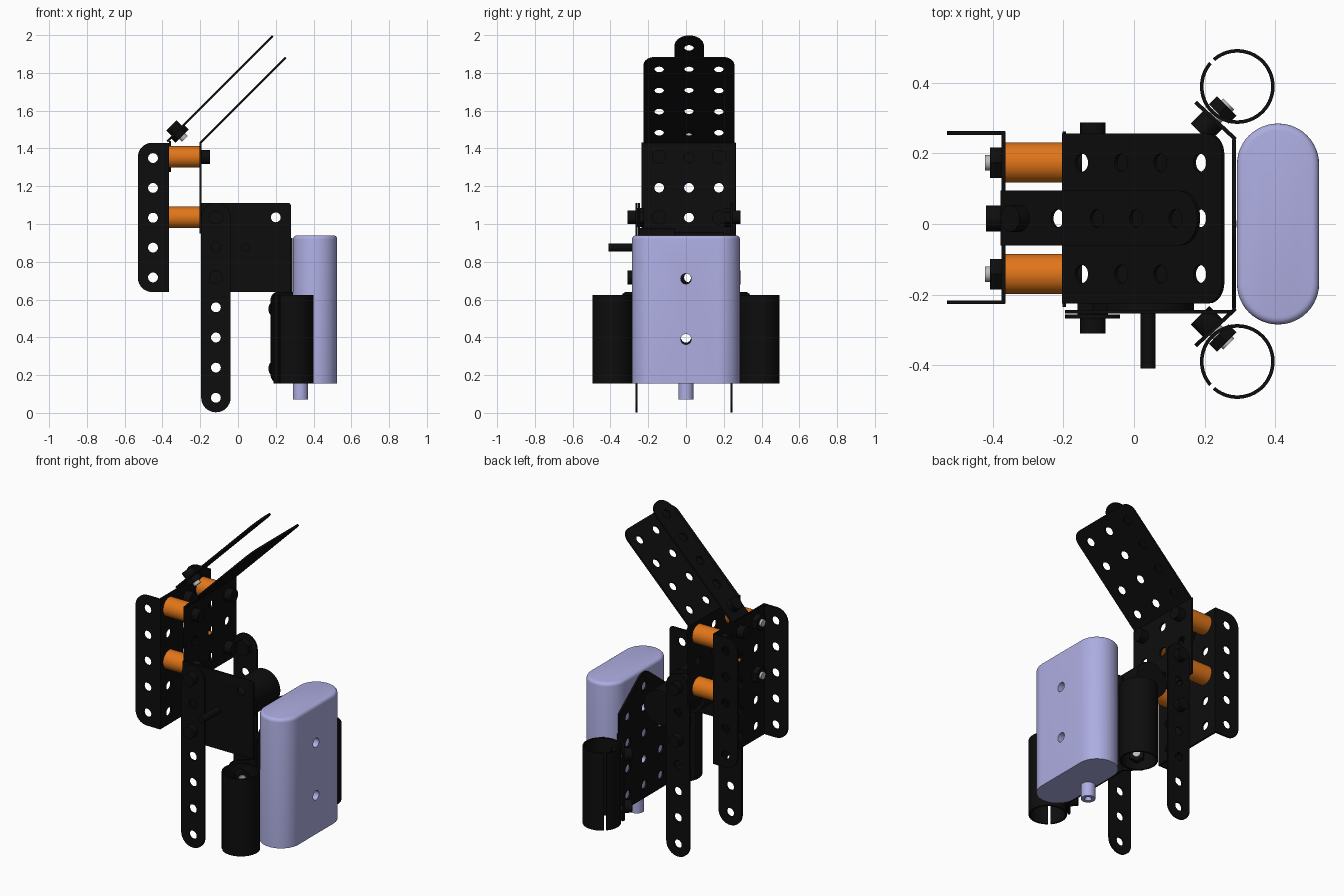
import bpy, bmesh, math
from mathutils import Vector, Matrix

if "Cube" in bpy.data.objects:
    bpy.data.objects.remove(bpy.data.objects["Cube"])

def material(name, rgb):
    m = bpy.data.materials.new(name)
    m.diffuse_color = (*rgb, 1)
    m.use_nodes = True
    m.node_tree.nodes["Principled BSDF"].inputs["Base Color"].default_value = m.diffuse_color
    return m

BLACK = material("black", (0.004, 0.004, 0.004))
ORANGE = material("orange", (0.75, 0.18, 0.01))
LILAC = material("lilac", (0.42, 0.42, 0.76))
STEEL = material("steel", (0.5, 0.5, 0.5))
X, Y, Z = Vector((1, 0, 0)), Vector((0, 1, 0)), Vector((0, 0, 1))
SLOPE = Vector((1, 0, 1)).normalized()
DOWN = Vector((1, 0, -1)).normalized()
P = 0.158                       # hole pitch
YC = 0.016                      # centre line of the hole grid
COLS = [YC - P, YC, YC + P]
T = 0.011                       # sheet thickness

def arc(c, r, a0, a1, n=8):
    return [(c[0] + r * math.cos(math.radians(a0 + (a1 - a0) * i / n)),
             c[1] + r * math.sin(math.radians(a0 + (a1 - a0) * i / n))) for i in range(n + 1)]

def rrect(u0, v0, u1, v1, ll=0, lr=0, ur=0, ul=0, n=8):
    """Rectangle outline with one radius per corner."""
    pts = []
    for cu, cv, su, sv, r, a in ((u0, v0, 1, 1, ll, 180), (u1, v0, -1, 1, lr, 270),
                                 (u1, v1, -1, -1, ur, 0), (u0, v1, 1, -1, ul, 90)):
        pts += arc((cu + su * r, cv + sv * r), r, a, a + 90, n) if r else [(cu, cv)]
    return pts

def finish(ob, mat, angle=35):
    ob.data.materials.clear()
    ob.data.materials.append(mat)
    bpy.ops.object.select_all(action='DESELECT')
    ob.select_set(True)
    bpy.context.view_layer.objects.active = ob
    bpy.ops.object.shade_smooth_by_angle(angle=math.radians(angle))
    return ob

def plate(name, outline, holes, origin, u, v, t=T, mat=BLACK, r=0.026):
    """Flat sheet with round holes, drawn in the u,v plane."""
    cu = bpy.data.curves.new(name, 'CURVE')
    cu.dimensions, cu.fill_mode, cu.extrude = '2D', 'BOTH', t / 2
    for loop in [outline] + [arc(h, r, 0, 345, 23) for h in holes]:
        s = cu.splines.new('POLY')
        s.points.add(len(loop) - 1)
        for p, q in zip(s.points, loop):
            p.co = (q[0], q[1], 0, 1)
        s.use_cyclic_u = True
    tmp = bpy.data.objects.new("tmp", cu)
    bpy.context.collection.objects.link(tmp)
    dg = bpy.context.evaluated_depsgraph_get()
    me = bpy.data.meshes.new_from_object(tmp.evaluated_get(dg))
    bpy.data.objects.remove(tmp)
    bm = bmesh.new()
    bm.from_mesh(me)
    bmesh.ops.remove_doubles(bm, verts=bm.verts, dist=1e-5)
    m = Matrix((u, v, u.cross(v))).transposed().to_4x4()
    bm.transform(Matrix.Translation(origin) @ m)
    bmesh.ops.recalc_face_normals(bm, faces=bm.faces)
    bm.to_mesh(me)
    bm.free()
    ob = bpy.data.objects.new(name, me)
    bpy.context.collection.objects.link(ob)
    return finish(ob, mat)

def rod(name, a, b, r, mat=BLACK, n=32):
    """Cylinder (or hex nut with n=6) between two points."""
    a, b = Vector(a), Vector(b)
    bpy.ops.mesh.primitive_cylinder_add(vertices=n, radius=r, depth=(b - a).length, location=(a + b) / 2)
    ob = bpy.context.object
    ob.rotation_euler = (b - a).to_track_quat('Z', 'Y').to_euler()
    ob.name = name
    return finish(ob, mat)

# Rear channel: web and two flanges
rows5 = [0.717 + P * i for i in range(5)]
plate("channel_web", rrect(-0.225, 0.64, 0.262, 1.43), [(y, z) for y in COLS for z in rows5],
      (-0.37, 0, 0), Y, Z)
for y in (-0.222, 0.258):
    plate("channel_flange", rrect(-0.53, 0.64, -0.366, 1.43, ll=0.075, ul=0.075),
          [(-0.45, z) for z in rows5], (0, y, 0), X, -Z * -1)

# Spacers with their screws and nuts
for y in (COLS[0], COLS[2]):
    for z in (1.355, 1.035):
        rod("spacer", (-0.365, y, z), (-0.203, y, z), 0.057, ORANGE)
        rod("spacer_screw_head", (-0.2, y, z), (-0.147, y, z), 0.037)
        rod("spacer_nut", (-0.408, y, z), (-0.37, y, z), 0.05, n=6)
        rod("screw_tip", (-0.422, y, z), (-0.4, y, z), 0.022, STEEL)

# Bent plate: upright and sloping part
plate("bent_plate_upright", rrect(-0.235, 0.95, 0.262, 1.432),
      [(y, z) for y in COLS for z in (1.035, 1.193, 1.351)], (-0.198, 0, 0), Y, Z)
plate("bent_plate_slope", rrect(-0.225, 0, 0.256, 0.64, ur=0.06, ul=0.06),
      [(y, 0.078 + P * i) for y in COLS for i in range(4)], (-0.2, 0, 1.428), Y, SLOPE)

# Upper sloping strip, its short upright foot and clamp screw
plate("upper_strip", rrect(-0.061, 0, 0.095, 0.79, ur=0.0775, ul=0.0775),
      [(YC, 0.07 + P * i) for i in range(5)], (-0.375, 0, 1.436), Y, SLOPE)
plate("upper_strip_foot", rrect(-0.061, 1.275, 0.095, 1.44, ll=0.077, lr=0.077),
      [(YC, 1.351)], (-0.36, 0, 0), Y, Z)
c = Vector((-0.32, YC, 1.49))
rod("strip_screw_head", c - DOWN * 0.045, c, 0.038)
rod("strip_nut", c, c + DOWN * 0.035, 0.05, n=6)
rod("strip_screw_tip", c, c + DOWN * 0.055, 0.022, STEEL)
rod("foot_screw_head", (-0.355, YC, 1.355), (-0.31, YC, 1.355), 0.037)
rod("foot_nut", (-0.42, YC, 1.355), (-0.375, YC, 1.355), 0.037)

# Legs with side screws
for y in (-0.262, 0.24):
    plate("leg", rrect(-0.195, 0.003, -0.039, 1.112, 0.0775, 0.0775, 0.0775, 0.0775),
          [(-0.117, 0.08 + P * 1.01 * i) for i in range(7)], (0, y, 0), X, Z)
for y, s, z in ((-0.262, -1, 1.035), (-0.262, -1, 0.717), (0.24, 1, 1.035), (0.24, 1, 0.717)):
    rod("leg_screw_head", (-0.117, y, z), (-0.117, y + s * 0.048, z), 0.036)
    rod("leg_nut", (-0.117, y, z), (-0.117, y - s * 0.04, z), 0.05, n=6)

# Motor side plate, motor and shaft
plate("motor_plate", rrect(-0.195, 0.64, 0.28, 1.112, ur=0.015), [(0.2, 1.035), (-0.117, 1.035), (-0.117, 0.717)],
      (0, -0.249, 0), X, Z)
rod("motor_gearbox", (0.04, -0.245, 0.85), (0.04, -0.06, 0.85), 0.13)
rod("motor_body", (0.04, -0.06, 0.85), (0.04, 0.2, 0.85), 0.105)
rod("motor_shaft", (0.04, -0.41, 0.875), (0.04, -0.24, 0.875), 0.021)

# Back plate with peaked top and angled wings
back = [(-0.24, 0.16), (0.24, 0.16), (0.24, 0.76)] + arc((0, 0.845), 0.08, 50, 130) + [(-0.24, 0.76)]
plate("back_plate", back, [(y, 0.24 + P * i) for y in (-P, 0, P) for i in range(4)] + [(0, 0.84)],
      (0.284, 0, 0), Y, Z)
for s in (-1, 1):
    w = Vector((-0.115, s * 0.107, 0)).normalized()
    nrm = Vector((w.y * s, -w.x * s, 0)) if s > 0 else Vector((-w.y, w.x, 0)) * -s
    out = Vector((0.7, s * 0.7, 0)).normalized()
    base = Vector((0.288, s * 0.24, 0))
    plate("wing", rrect(0, 0.16, 0.155, 0.64, lr=0.05, ur=0.05),
          [(0.08, 0.24 + P * i) for i in range(3)], base, w, Z)
    # Wing screws: head inside, nut and tip towards the tube
    for z in (0.235, 0.55):
        q = base + w * 0.085 + Z * z
        rod("wing_screw_head", q - out * 0.055, q, 0.037)
        rod("wing_screw_shaft", q, q + out * 0.06, 0.022, STEEL)
        rod("wing_nut", q + out * 0.02, q + out * 0.052, 0.045, n=6)
    # Split tube
    g = 135 * s
    ring = arc((0, 0), 0.106, g + 4, g + 356, 56) + arc((0, 0), 0.096, g + 356, g + 4, 56)
    plate("split_tube", ring, [], (0.293, s * 0.39, 0.39), X, Y, t=0.47)

# Tank body: stadium outline, rounded rims, two cross holes
bm = bmesh.new()
loop = rrect(0.292, -0.285, 0.525, 0.285, 0.116, 0.116, 0.116, 0.116, n=12)
f = bm.faces.new([bm.verts.new((x, y, 0.155)) for x, y in loop])
top = bmesh.ops.extrude_face_region(bm, geom=[f])["geom"]
bmesh.ops.translate(bm, vec=(0, 0, 0.785), verts=[e for e in top if isinstance(e, bmesh.types.BMVert)])
bmesh.ops.remove_doubles(bm, verts=bm.verts, dist=1e-4)
bmesh.ops.recalc_face_normals(bm, faces=bm.faces)
rim = [e for e in bm.edges if abs(e.verts[0].co.z - e.verts[1].co.z) < 1e-5 and e.verts[0].co.z > 0.5]
bmesh.ops.bevel(bm, geom=rim, offset=0.02, segments=4, profile=0.5, affect='EDGES')
me = bpy.data.meshes.new("tank")
bm.to_mesh(me)
bm.free()
tank = bpy.data.objects.new("tank", me)
bpy.context.collection.objects.link(tank)
for z in (0.71, 0.39):
    cutter = rod("cutter", (0.2, 0, z), (0.6, 0, z), 0.028, LILAC)
    mod = tank.modifiers.new("hole", 'BOOLEAN')
    mod.operation, mod.object, mod.solver = 'DIFFERENCE', cutter, 'EXACT'
    bpy.context.view_layer.objects.active = tank
    bpy.ops.object.modifier_apply(modifier=mod.name)
    bpy.data.objects.remove(cutter)
finish(tank, LILAC)

# Hollow nozzle below the tank
plate("nozzle", arc((0, 0), 0.04, 0, 345, 23), [(0, 0)], (0.33, 0, 0.115), X, Y, t=0.09, mat=LILAC, r=0.02)
